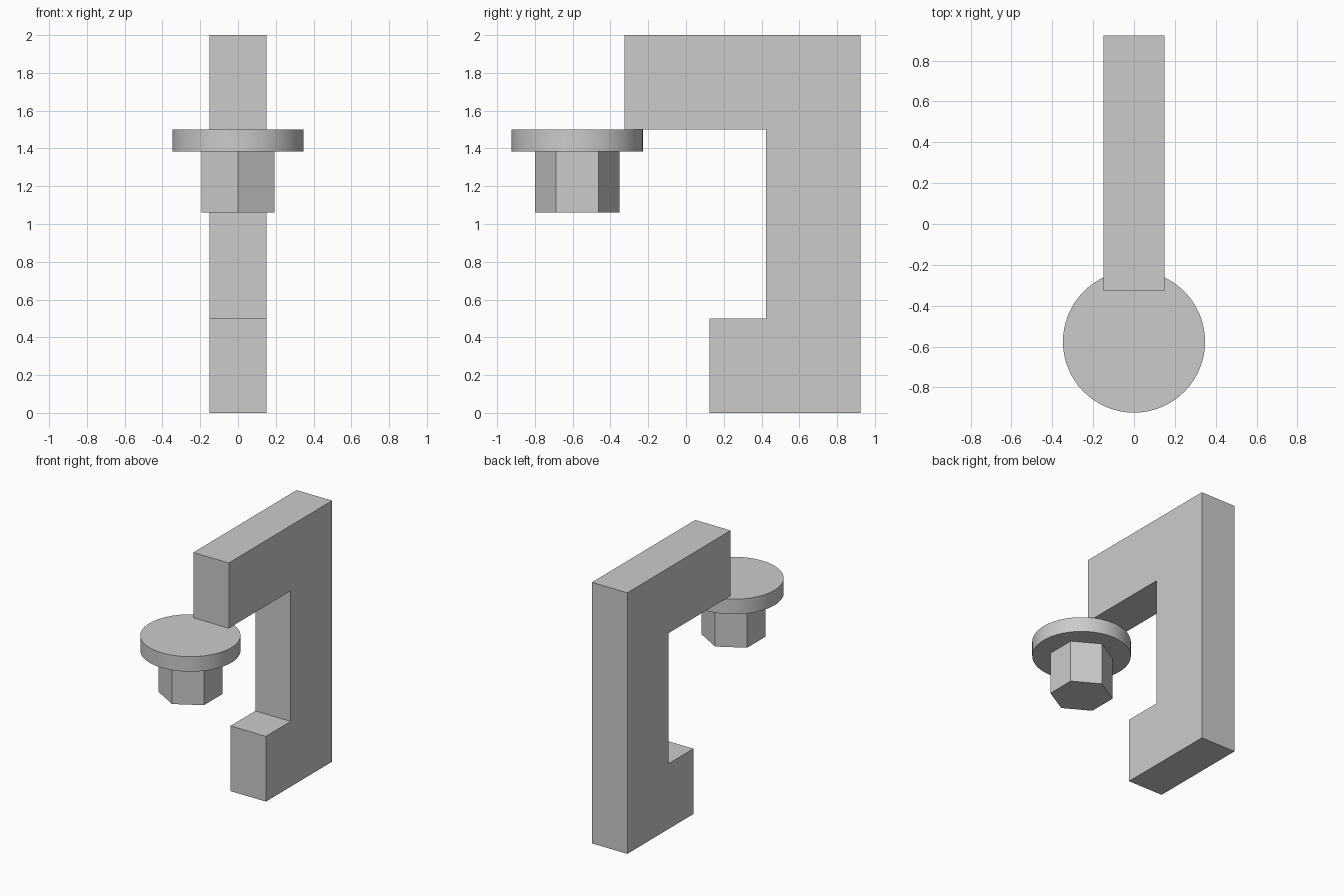
import bpy
import bmesh
from math import pi, radians

cube = bpy.data.objects.get("Cube")
if cube:
    bpy.data.objects.remove(cube, do_unlink=True)

GREY = (0.6, 0.6, 0.6, 1)
grey = bpy.data.materials.new("light_grey")
grey.use_nodes = True
grey.diffuse_color = GREY
grey.node_tree.nodes["Principled BSDF"].inputs["Base Color"].default_value = GREY


def add_prism(name, sides, radius, y, bottom, top):
    """Upright prism with a corner pointing along y."""
    bpy.ops.mesh.primitive_cylinder_add(
        vertices=sides, radius=radius, depth=top - bottom,
        location=(0, y, (bottom + top) / 2))
    obj = bpy.context.object
    obj.name = name
    obj.data.materials.append(grey)
    return obj


def add_extrusion(name, profile, width):
    """Side profile of (y, z) points extruded across x."""
    bm = bmesh.new()
    face = bm.faces.new([bm.verts.new((-width / 2, y, z)) for y, z in profile])
    ext = bmesh.ops.extrude_face_region(bm, geom=[face])
    moved = [v for v in ext["geom"] if isinstance(v, bmesh.types.BMVert)]
    bmesh.ops.translate(bm, verts=moved, vec=(width, 0, 0))
    bmesh.ops.recalc_face_normals(bm, faces=bm.faces)
    mesh = bpy.data.meshes.new(name)
    bm.to_mesh(mesh)
    bm.free()
    mesh.materials.append(grey)
    obj = bpy.data.objects.new(name, mesh)
    bpy.context.collection.objects.link(obj)
    return obj


# C-shaped frame: long upper arm, upright back, short lower jaw
BACK, INNER, JAW, ARM = 0.924, 0.424, 0.124, -0.326
add_extrusion("clamp_frame", [
    (BACK, 0), (BACK, 2), (ARM, 2), (ARM, 1.5),
    (INNER, 1.5), (INNER, 0.5), (JAW, 0.5), (JAW, 0)], 0.3)

# Round flange under the arm tip, with a hexagonal head below it
AXIS = -0.576
flange = add_prism("round_flange", 64, 0.348, AXIS, 1.385, 1.5)
bpy.ops.object.shade_smooth_by_angle(angle=radians(30))
add_prism("hex_head", 6, 0.223, AXIS, 1.06, 1.385)
